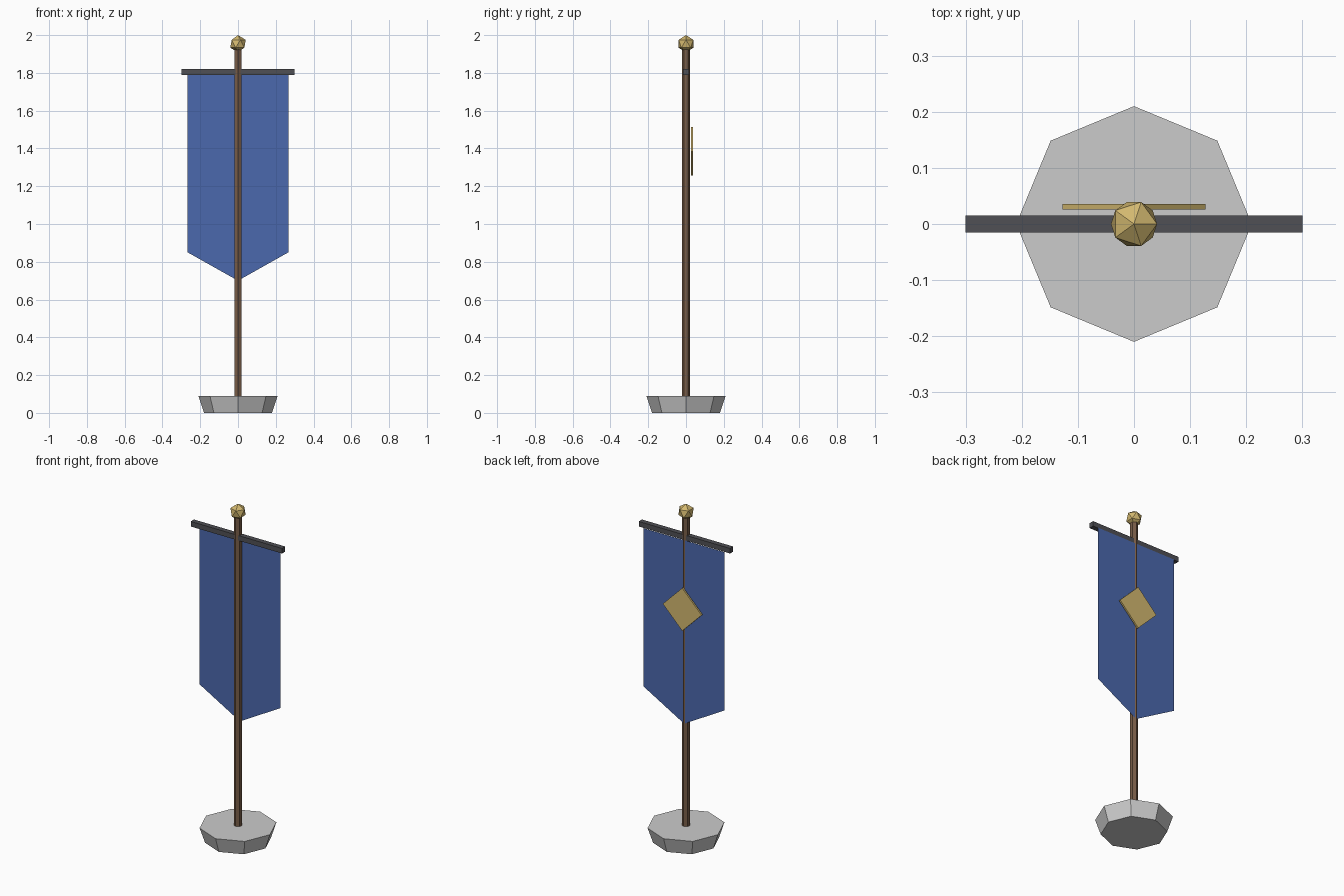
import bpy
from math import pi

if "Cube" in bpy.data.objects:
    bpy.data.objects.remove(bpy.data.objects["Cube"])


def material(name, rgb):
    m = bpy.data.materials.new(name)
    m.diffuse_color = (*rgb, 1)
    m.use_nodes = True
    m.node_tree.nodes["Principled BSDF"].inputs["Base Color"].default_value = m.diffuse_color
    return m


wood = material("wood", (0.19, 0.11, 0.065))
iron = material("iron", (0.08, 0.08, 0.09))
blue = material("blue_cloth", (0.07, 0.14, 0.42))
gold = material("gold", (0.65, 0.48, 0.16))


def finish(name, mat=None):
    ob = bpy.context.object
    ob.name = name
    if mat:
        ob.data.materials.append(mat)
    return ob


def box(name, loc, size, mat, rot=(0, 0, 0)):
    bpy.ops.mesh.primitive_cube_add(size=1, location=loc, rotation=rot)
    ob = finish(name, mat)
    ob.scale = size
    return ob


def prism(name, sides, r_bottom, r_top, z0, z1, mat=None):
    bpy.ops.mesh.primitive_cone_add(vertices=sides, radius1=r_bottom, radius2=r_top,
                                    depth=z1 - z0, location=(0, 0, (z0 + z1) / 2))
    return finish(name, mat)


# Eight-sided stone foot, wider at the top
prism("base", 8, 0.18, 0.21, 0, 0.09)

# Six-sided pole
prism("pole", 6, 0.022, 0.022, 0.05, 1.95, wood)

# Crossbar
box("crossbar", (0, 0, 1.805), (0.6, 0.03, 0.03), iron)

# Low-poly finial
bpy.ops.mesh.primitive_ico_sphere_add(subdivisions=1, radius=0.046, location=(0, 0, 1.954))
finish("finial", gold)

# Pointed cloth, a single thin sheet just behind the pole centre
outline = [(-0.267, 1.79), (0.267, 1.79), (0.267, 0.85), (0, 0.70), (-0.267, 0.85)]
mesh = bpy.data.meshes.new("banner_cloth")
mesh.from_pydata([(x, 0.018, z) for x, z in outline], [], [range(len(outline))])
mesh.materials.append(blue)
cloth = bpy.data.objects.new("banner_cloth", mesh)
bpy.context.collection.objects.link(cloth)

# Diamond emblem on the back
box("diamond_emblem", (0, 0.031, 1.385), (0.18, 0.01, 0.18), gold, (0, pi / 4, 0))
